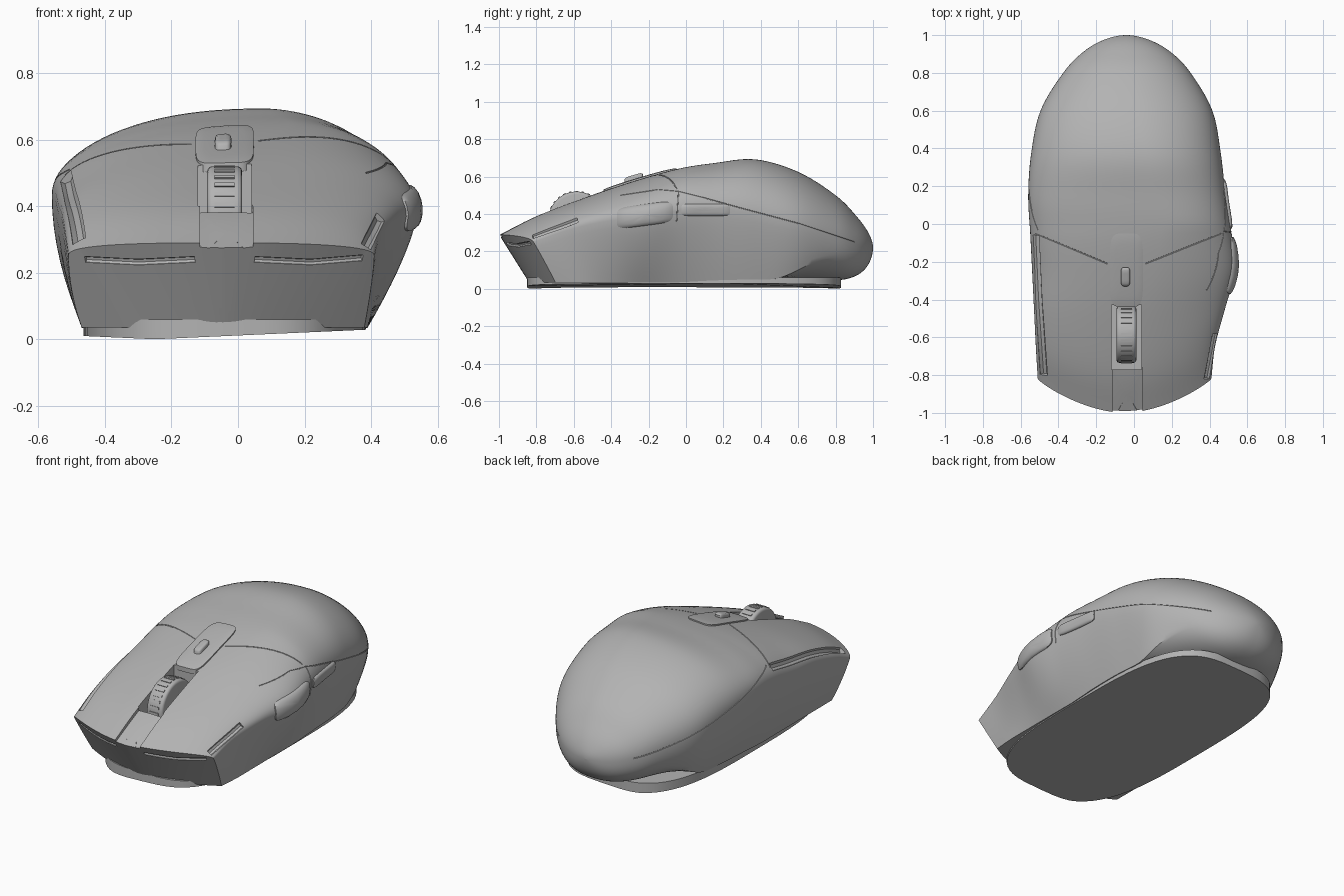
import bpy, bmesh
from math import sin, cos, pi, radians, copysign
from mathutils import Vector, Matrix
from mathutils.bvhtree import BVHTree

if "Cube" in bpy.data.objects:
    bpy.data.objects.remove(bpy.data.objects["Cube"])

grey = bpy.data.materials.new("grey_plastic")
grey.use_nodes = True
grey.diffuse_color = (0.45, 0.45, 0.45, 1)
grey.node_tree.nodes["Principled BSDF"].inputs["Base Color"].default_value = (0.45, 0.45, 0.45, 1)


def make(name, bm):
    bmesh.ops.recalc_face_normals(bm, faces=bm.faces)
    me = bpy.data.meshes.new(name)
    bm.to_mesh(me)
    bm.free()
    me.materials.append(grey)
    ob = bpy.data.objects.new(name, me)
    bpy.context.collection.objects.link(ob)
    return ob


def smooth(ob, angle=35):
    bpy.ops.object.select_all(action='DESELECT')
    bpy.context.view_layer.objects.active = ob
    ob.select_set(True)
    bpy.ops.object.shade_smooth_by_angle(angle=radians(angle))


def power(v, e):
    return copysign(abs(v) ** e, v)


# Body stations: along, crown, shoulder height, bottom, side -x, side +x, base -x, base +x
STATIONS = [
    (-1, .29, .25, .035, -.51, .41, -.47, .38),
    (-.8, .39, .31, .035, -.52, .43, -.47, .39),
    (-.55, .485, .36, .035, -.53, .485, -.47, .39),
    (-.3, .57, .38, .035, -.54, .54, -.47, .39),
    (-.05, .64, .42, .035, -.55, .515, -.47, .39),
    (.15, .672, .43, .045, -.56, .485, -.47, .39),
    (.37, .692, .4, .05, -.545, .46, -.46, .38),
    (.6, .625, .34, .05, -.495, .415, -.42, .34),
    (.8, .5, .28, .045, -.375, .3, -.3, .22),
    (.91, .39, .24, .07, -.27, .195, -.2, .13),
    (.975, .3, .22, .13, -.16, .08, -.12, .04),
    (1, .22, .22, .22, -.04, -.04, -.04, -.04),
]


def stations(steps=6):
    # Spline through the stations, rounded off at the tail
    first, second = STATIONS[:2]
    last, prev = STATIONS[-1], STATIONS[-2]
    pts = [tuple(2 * a - b for a, b in zip(first, second))] + STATIONS
    pts.append((prev[0],) + tuple(2 * a - b for a, b in zip(last, prev))[1:])
    for i in range(1, len(pts) - 2):
        for k in range(steps):
            f = k / steps
            yield [b + .5 * f * (c - a + f * (2 * a - 5 * b + 4 * c - d + f * (3 * (b - c) + d - a)))
                   for a, b, c, d in zip(*pts[i - 1:i + 3])]
    yield last


ARC, WALL = 48, 8


def ring(s):
    t, crown, shoulder, bottom, xl, xr, bl, br = s
    front, back = min(1, max(0, -t)), max(0, t)
    mid, half = (xl + xr) / 2, max((xr - xl) / 2, .001)
    peak = mid + .34 * (1 - front) ** 2 * (1 - back) * half
    pts = []
    for i in range(ARC + 1):
        c, h = cos(pi * i / ARC), sin(pi * i / ARC)
        reach, fullness = (xr - peak, 1.95) if c > 0 else (peak - xl, 2.2)
        e = 2 / (fullness + .6 * front)
        pts.append((peak + reach * power(c, e), shoulder + (crown - shoulder) * max(h, 0) ** e))
    wall = [k / WALL for k in range(1, WALL)]
    lower = [(xl + (bl - xl) * f ** 1.9, shoulder + (bottom - shoulder) * f) for f in wall]
    lower += [(bl + (br - bl) * i / ARC, bottom) for i in range(ARC + 1)]
    lower += [(xr + (br - xr) * (1 - f) ** 1.35, bottom + (shoulder - bottom) * f) for f in wall]
    # Towards the tail the underside becomes a rounded bowl
    bowl = min(1, max(0, (t - .45) / .4))
    bowl *= bowl * (3 - 2 * bowl)
    for j, (x, z) in enumerate(lower, 1):
        turn = pi * j / (len(lower) + 1)
        bx = mid - half * power(cos(turn), .85)
        bz = shoulder - (shoulder - bottom) * sin(turn) ** .85
        pts.append((x + (bx - x) * bowl, z + (bz - z) * bowl))
    out = []
    for x, z in pts:
        u = min(1, abs(x - mid) / half)
        lean = (crown - z) / max(crown - bottom, .001)
        out.append(Vector((x, t + front * .16 * (u ** 1.75 + lean), z)))
    return out


# Main shell
bm = bmesh.new()
rings = [[bm.verts.new(p) for p in ring(s)] for s in stations()]
n = len(rings[0])
for a, b in zip(rings, rings[1:]):
    for i in range(n):
        bm.faces.new((a[i], a[(i + 1) % n], b[(i + 1) % n], b[i]))
nose = rings[0]
low = ARC + WALL
for i in range(1, ARC - 1):
    bm.faces.new((nose[i], nose[i + 1], nose[low + ARC - i - 1], nose[low + ARC - i]))
bm.faces.new(nose[ARC - 1:low + 2])
bm.faces.new(nose[low + ARC - 1:] + nose[:2])
bmesh.ops.remove_doubles(bm, verts=bm.verts, dist=.0008)
bmesh.ops.recalc_face_normals(bm, faces=bm.faces)
surface = BVHTree.FromBMesh(bm)
body = make("body_shell", bm)
AXES = {"top": Vector((0, 0, 1)), "left": Vector((1, 0, 0)),
        "right": Vector((-1, 0, 0)), "front": Vector((0, -1, 0))}


def project(side, a, b):
    # Drop a point onto the shell from one side; past the nose, carry the slope on
    d = AXES[side]
    start = {"top": (a, b, 0), "front": (a, 0, b)}.get(side, (0, a, b))
    hit = surface.ray_cast(Vector(start) + d * 3, -d)[0]
    return hit if hit else Vector((a, b, .79 + .5 * b))


def pad(name, side, centre, size, lo, hi, tilt=0, square=8, edge=.7):
    # Rounded plate that follows the shell between two offsets
    bm = bmesh.new()
    d = AXES[side]
    loops = []
    levels = [(.02, hi), (.35, hi), (.7, hi), (.9, hi * (.6 + .4 * edge)), (1, hi * edge),
              (1, lo), (.7, lo), (.35, lo), (.02, lo)]
    for scale, off in levels:
        loop = []
        for i in range(48):
            c, s = cos(pi * i / 24), sin(pi * i / 24)
            a = power(c, 2 / square) * size[0] / 2 * scale
            b = power(s, 2 / square) * size[1] / 2 * scale
            p = project(side, centre[0] + a, centre[1] + b + a * tilt)
            loop.append(bm.verts.new(p + d * off))
        loops.append(loop)
    for a, b in zip(loops, loops[1:]):
        for i in range(48):
            bm.faces.new((a[i], a[i - 1], b[i - 1], b[i]))
    bm.faces.new(loops[0])
    bm.faces.new(loops[-1])
    return make(name, bm)


def groove(side, path, radius):
    # Tube lying on the shell, used to cut a seam
    pts = []
    for (a, b), (c, e) in zip(path, path[1:]):
        pts += [project(side, a + (c - a) * k / 8, b + (e - b) * k / 8) for k in range(8)]
    pts.append(project(side, *path[-1]))
    bm = bmesh.new()
    tube = []
    for i, p in enumerate(pts):
        run = (pts[min(i + 1, len(pts) - 1)] - pts[max(i - 1, 0)]).normalized()
        u = run.cross(AXES[side]).normalized()
        v = run.cross(u)
        tube.append([bm.verts.new(p + radius * (u * cos(pi * k / 4) + v * sin(pi * k / 4))) for k in range(8)])
    for a, b in zip(tube, tube[1:]):
        for k in range(8):
            bm.faces.new((a[k], a[k - 1], b[k - 1], b[k]))
    bm.faces.new(tube[0])
    bm.faces.new(tube[-1])
    return make("seam_cutter", bm)


# Seams, button gaps, wheel well and centre channel
bm = bmesh.new()
bmesh.ops.create_cube(bm, size=1, matrix=Matrix.Translation((-.04, -.6, .5)) @ Matrix.Diagonal((.16, .34, .36, 1)))
rear_seam = [(-.03, .51), (.1, .485), (.3, .43), (.6, .35), (.9, .25)]
cutters = [
    make("well_cutter", bm),
    groove("top", [(.06, -.21), (.46, -.05)], .0035),
    groove("top", [(-.14, -.21), (-.52, -.05)], .0035),
    groove("left", [(-.35, .5), (-.15, .53), (-.04, .52)] + rear_seam[1:], .003),
    groove("left", [(-.04, .52), (-.05, .36)], .003),
    groove("right", rear_seam, .003),
    groove("top", [(-.52, -.06), (-.505, -.4), (-.478, -.8)], .024),
    groove("top", [(.43, -.58), (.385, -.82)], .018),
    groove("front", [(-.46, .24), (-.3, .232), (-.13, .24)], .011),
    groove("front", [(.05, .24), (.22, .232), (.375, .245)], .011),
    pad("channel_cutter", "top", (-.035, -.9), (.16, .29), -.02, .08, 0, 20),
]
for cutter in cutters:
    mod = body.modifiers.new("cut", 'BOOLEAN')
    mod.operation, mod.solver, mod.object = 'DIFFERENCE', 'EXACT', cutter
    bpy.context.view_layer.objects.active = body
    bpy.ops.object.modifier_apply(modifier=mod.name)
    bpy.data.objects.remove(cutter)
smooth(body, 32)

# Raised control plate with its small button, and the two thumb buttons
for args in [("control_plate", "top", (-.04, -.245), (.175, .39), -.02, .011, 0, 5),
             ("mode_button", "top", (-.045, -.28), (.05, .1), -.01, .034, 0, 4),
             ("thumb_button_front", "left", (-.22, .395), (.3, .115), -.02, .016, .13, 5, .4),
             ("thumb_button_rear", "left", (.105, .422), (.26, .065), -.02, .014, 0, 6, .4)]:
    smooth(pad(*args), 40)

# Scroll wheel with ribbed tread
hub = Matrix.Translation((-.04, -.585, .37)) @ Matrix.Rotation(pi / 2, 4, 'Y')
bm = bmesh.new()
bmesh.ops.create_cone(bm, cap_ends=True, segments=48, radius1=.15, radius2=.15, depth=.105, matrix=hub)
rims = [e for e in bm.edges if any(len(f.verts) > 4 for f in e.link_faces)]
bmesh.ops.bevel(bm, geom=rims, offset=.015, segments=3, affect='EDGES', profile=.5)
smooth(make("scroll_wheel", bm))
bm = bmesh.new()
for i in range(28):
    spin = Matrix.Rotation(2 * pi * i / 28, 4, 'Z') @ Matrix.Translation((.15, 0, 0))
    bmesh.ops.create_cube(bm, size=1, matrix=hub @ spin @ Matrix.Diagonal((.007, .014, .06, 1)))
make("wheel_ribs", bm)

# Thin base plate with a shallow keel
bm = bmesh.new()
loops = [[], []]
for i in range(64):
    x = -.04 + .425 * power(cos(pi * i / 32), .6)
    y = -.01 + .84 * power(sin(pi * i / 32), .6)
    loops[0].append(bm.verts.new((x, y, .045 * abs(x + .25))))
    loops[1].append(bm.verts.new((x, y, .06)))
for i in range(64):
    bm.faces.new((loops[0][i], loops[0][i - 1], loops[1][i - 1], loops[1][i]))
for loop in loops:
    bm.faces.new(loop)
smooth(make("base_plate", bm))
